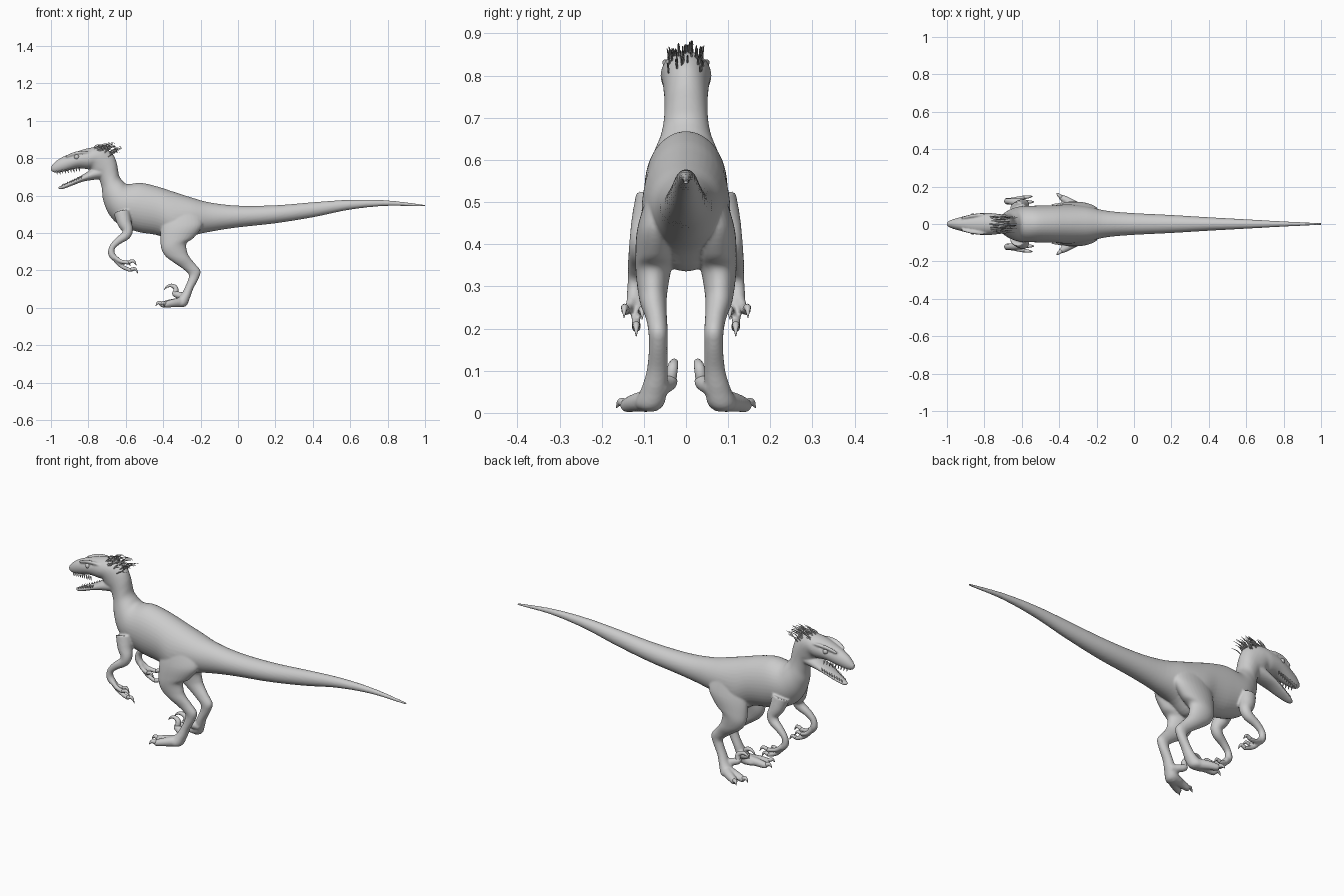
import bpy, bmesh, math, random
from mathutils import Vector

random.seed(4)
SIDES = (1, -1)


def spline(pts, n=5):
    """Catmull-Rom interpolation of equal-length tuples."""
    out = []
    for i in range(len(pts) - 1):
        p0, p1, p2 = pts[max(i - 1, 0)], pts[i], pts[i + 1]
        p3 = pts[min(i + 2, len(pts) - 1)]
        for k in range(n):
            t = k / n
            out.append([0.5 * (2 * b + (c - a) * t + (2 * a - 5 * b + 4 * c - d) * t * t
                               + (3 * b - a - 3 * c + d) * t ** 3)
                        for a, b, c, d in zip(p0, p1, p2, p3)])
    return out + [list(pts[-1])]


def skin_rings(bm, rings):
    vs = [[bm.verts.new(p) for p in r] for r in rings]
    n = len(vs[0])
    for a, b in zip(vs, vs[1:]):
        for j in range(n):
            bm.faces.new((a[j], a[(j + 1) % n], b[(j + 1) % n], b[j]))
    bm.faces.new(vs[0][::-1])
    bm.faces.new(vs[-1])


def loft(bm, stations, s=1, seg=28):
    """Stations: edge point A (x, z), edge point B (x, z), half width, y centre."""
    rings = []
    for xa, za, xb, zb, w, y in spline(stations):
        a, b = Vector((xa, 0, za)), Vector((xb, 0, zb))
        ring = []
        for j in range(seg):
            t = 2 * math.pi * j / seg
            p = (a + b) / 2 + (a - b) / 2 * math.cos(t)
            ring.append((p.x, s * (y + w * math.sin(t)), p.z))
        rings.append(ring)
    skin_rings(bm, rings)


def rod(bm, pts, s=1, seg=12, n=4):
    """Round tapered tube through (x, y, z, radius) points."""
    path = spline(pts, n)
    cs = [Vector(p[:3]) for p in path]
    rings = []
    for i, c in enumerate(cs):
        t = (cs[min(i + 1, len(cs) - 1)] - cs[max(i - 1, 0)]).normalized()
        u = t.cross(Vector((0, 1, 0))).normalized()
        v = t.cross(u)
        r = max(path[i][3], 0.0006)
        ring = []
        for j in range(seg):
            a = 2 * math.pi * j / seg
            p = c + r * (u * math.cos(a) + v * math.sin(a))
            ring.append((p.x, s * p.y, p.z))
        rings.append(ring)
    skin_rings(bm, rings)


def finish(bm, name):
    bmesh.ops.recalc_face_normals(bm, faces=bm.faces)
    for f in bm.faces:
        f.smooth = True
    me = bpy.data.meshes.new(name)
    bm.to_mesh(me)
    bm.free()
    ob = bpy.data.objects.new(name, me)
    bpy.context.collection.objects.link(ob)
    return ob


body = bmesh.new()

# Tail, torso, neck and upper head: back point, belly point, half width
trunk = [
    (1.003, .551, 1.003, .540, .005), (.8, .574, .8, .545, .014), (.6, .577, .6, .525, .025),
    (.4, .564, .4, .484, .036), (.2, .548, .2, .452, .048), (0, .546, 0, .43, .058),
    (-.15, .563, -.13, .41, .07), (-.25, .59, -.24, .385, .092), (-.35, .622, -.33, .335, .105),
    (-.43, .648, -.42, .385, .1), (-.52, .668, -.53, .405, .098), (-.59, .661, -.63, .44, .094),
    (-.618, .68, -.69, .5, .08), (-.635, .705, -.722, .58, .062), (-.642, .74, -.728, .64, .053),
    (-.65, .78, -.745, .69, .051), (-.67, .822, -.775, .71, .053), (-.715, .852, -.79, .74, .057),
    (-.78, .857, -.81, .742, .06), (-.86, .836, -.86, .745, .053), (-.93, .81, -.93, .728, .036),
    (-.972, .785, -.977, .722, .023), (-1.002, .753, -1.0, .732, .009)]
loft(body, [t + (0,) for t in trunk], seg=40)

# Lower jaw
jaw = [(-.73, .76, -.72, .69, .045), (-.78, .742, -.765, .685, .046), (-.84, .706, -.83, .674, .042),
       (-.90, .675, -.90, .648, .031), (-.945, .654, -.94, .634, .019), (-.962, .645, -.958, .635, .008)]
loft(body, [j + (0,) for j in jaw])

# Hind leg: front point, rear point, half width, y
leg = [
    (-.40, .52, -.20, .50, .035, .06), (-.412, .43, -.19, .44, .046, .07),
    (-.415, .37, -.235, .375, .046, .074), (-.41, .315, -.275, .345, .041, .078),
    (-.387, .275, -.272, .30, .035, .079), (-.345, .243, -.260, .273, .031, .077),
    (-.297, .21, -.232, .238, .025, .07), (-.264, .18, -.201, .198, .023, .066),
    (-.267, .15, -.21, .158, .022, .066), (-.286, .105, -.24, .10, .025, .068),
    (-.305, .07, -.258, .05, .03, .075), (-.33, .046, -.28, .008, .035, .085),
    (-.36, .035, -.335, .003, .03, .092)]

# Arm, then toes and fingers as centre points with radius
arm = [(-.62, .075, .51, .045), (-.607, .092, .455, .038), (-.59, .105, .415, .029),
       (-.602, .111, .385, .025), (-.64, .118, .358, .02), (-.672, .122, .325, .016),
       (-.677, .122, .29, .018), (-.66, .124, .265, .017)]
digits = [
    [(-.30, .085, .03, .028), (-.35, .12, .024, .022), (-.385, .14, .018, .017), (-.395, .146, .017, .012)],
    [(-.30, .08, .03, .028), (-.36, .09, .025, .021), (-.40, .096, .018, .017), (-.415, .098, .016, .012)],
    [(-.275, .065, .06, .022), (-.31, .047, .066, .019), (-.335, .037, .075, .018), (-.34, .034, .088, .012)],
    [(-.665, .125, .275, .014), (-.63, .135, .25, .011), (-.59, .142, .242, .011), (-.578, .143, .243, .009)],
    [(-.665, .122, .27, .014), (-.627, .119, .225, .011), (-.58, .118, .203, .011), (-.567, .118, .203, .009)],
    [(-.665, .118, .275, .014), (-.645, .11, .25, .01), (-.615, .106, .24, .01), (-.605, .105, .24, .008)]]
brow = [(-.92, .032, .808, .006), (-.87, .043, .826, .009), (-.82, .049, .832, .008), (-.79, .05, .83, .004)]
for s in SIDES:
    loft(body, leg, s)
    rod(body, arm, s, 20)
    rod(body, brow, s)
    for d in digits:
        rod(body, d, s)

# Fuse all the flesh into one smooth skin
skin = finish(body, "body")
rm = skin.modifiers.new("fuse", 'REMESH')
rm.mode = 'VOXEL'
rm.voxel_size = 0.005
rm.use_smooth_shade = True
sm = skin.modifiers.new("soften", 'SMOOTH')
sm.factor = 0.5
sm.iterations = 4

# Claws on hands and feet
claws = {
    "toe_claws": [
        [(-.385, .14, .02, .012), (-.403, .155, .026, .009), (-.414, .165, .012, .001)],
        [(-.405, .097, .018, .012), (-.425, .1, .028, .009), (-.44, .103, .010, .001)]],
    "sickle_claws": [
        [(-.335, .036, .08, .014), (-.333, .032, .105, .013), (-.355, .028, .119, .010),
         (-.38, .026, .113, .006), (-.396, .025, .095, .001)]],
    "finger_claws": [
        [(-.585, .143, .243, .01), (-.56, .146, .25, .008), (-.542, .147, .226, .001)],
        [(-.573, .118, .203, .01), (-.55, .118, .208, .008), (-.534, .118, .182, .001)],
        [(-.61, .105, .24, .009), (-.59, .104, .245, .007), (-.574, .104, .222, .001)]]}
for name, paths in claws.items():
    bm = bmesh.new()
    for s in SIDES:
        for p in paths:
            rod(bm, p, s, 10)
    finish(bm, name)

# Eyes
bm = bmesh.new()
for s in SIDES:
    ret = bmesh.ops.create_uvsphere(bm, u_segments=20, v_segments=12, radius=.014)
    bmesh.ops.translate(bm, verts=ret["verts"], vec=(-.862, s * .043, .806))
finish(bm, "eyes")

# Teeth along both jaws
bm = bmesh.new()
for s in SIDES:
    for i in range(9):
        f = i / 8
        x, y = -.97 + .12 * f, .014 + .024 * f
        z = .733 + .016 * f
        rod(bm, [(x, y, z, .004), (x + .002, y, z - .012, .003), (x + .005, y, z - .021, .0006)], s, 6, 1)
        x, z = -.94 + .10 * f, .648 + .045 * f
        rod(bm, [(x, y, z, .0035), (x + .003, y, z + .010, .0025), (x + .006, y, z + .016, .0006)], s, 6, 1)
finish(bm, "teeth")

# Crest of thin quills sweeping back from the crown
bm = bmesh.new()
for i in range(60):
    a = random.uniform(-1, 1)
    f = random.random()
    x = -.79 + .115 * f
    y = .042 * a
    z = .851 - .025 * a * a - .022 * max(0, f - .55) / .45
    length = random.uniform(.035, .07)
    rise = random.uniform(.25, .6)
    rod(bm, [(x, y, z - .006, .0025), (x + .45 * length, y * 1.05, z + rise * length * .75, .0022),
             (x + length, y * 1.12, z + rise * length, .0008)], 1, 5, 2)
finish(bm, "crest_quills")
